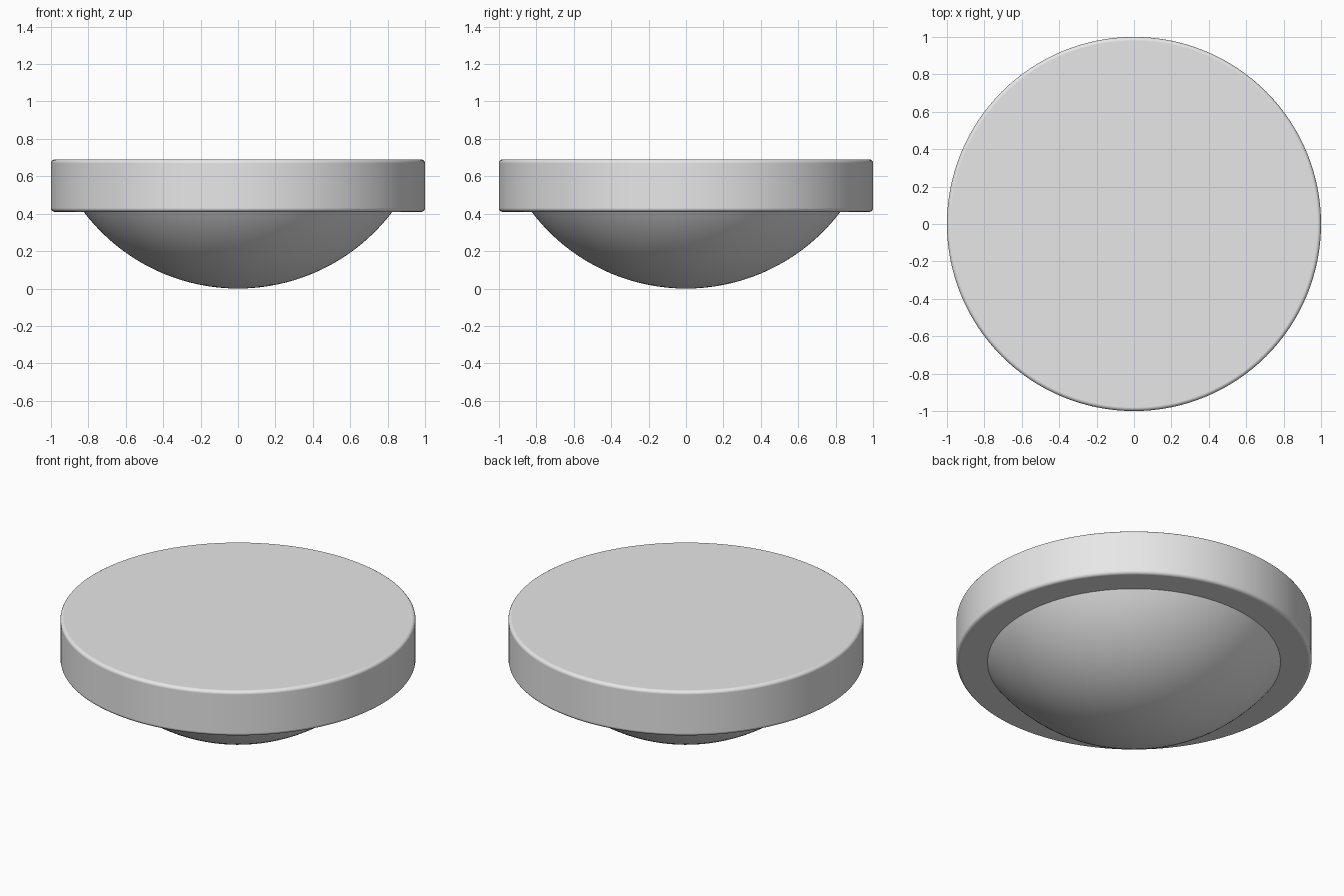
import bpy, bmesh, math

cube = bpy.data.objects.get("Cube")
if cube:
    bpy.data.objects.remove(cube, do_unlink=True)

grey = bpy.data.materials.new("light_grey")
grey.use_nodes = True
colour = (0.8, 0.8, 0.8, 1)
grey.diffuse_color = colour
grey.node_tree.nodes["Principled BSDF"].inputs["Base Color"].default_value = colour

SEGMENTS = 128
RIM_BOTTOM, RIM_TOP = 0.41, 0.69
DOME_RADIUS = 0.825


def smooth(obj):
    obj.data.materials.append(grey)
    bpy.ops.object.select_all(action="DESELECT")
    obj.select_set(True)
    bpy.context.view_layer.objects.active = obj
    bpy.ops.object.shade_smooth_by_angle(angle=math.radians(30))


# Thick round plate with softened rims
bpy.ops.mesh.primitive_cylinder_add(
    vertices=SEGMENTS, radius=1, depth=RIM_TOP - RIM_BOTTOM,
    location=(0, 0, (RIM_TOP + RIM_BOTTOM) / 2))
plate = bpy.context.object
plate.name = "round_plate"
smooth(plate)
bevel = plate.modifiers.new("rim_bevel", "BEVEL")
bevel.width = 0.02
bevel.segments = 4
bevel.limit_method = "ANGLE"
bevel.harden_normals = True

# Shallow spherical dome below, its rim tucked just inside the plate
sphere_radius = (DOME_RADIUS ** 2 + RIM_BOTTOM ** 2) / (2 * RIM_BOTTOM)
bpy.ops.mesh.primitive_uv_sphere_add(
    segments=SEGMENTS, ring_count=SEGMENTS // 2, radius=sphere_radius,
    location=(0, 0, sphere_radius))
dome = bpy.context.object
dome.name = "lower_dome"
bm = bmesh.new()
bm.from_mesh(dome.data)
bmesh.ops.bisect_plane(
    bm, geom=bm.verts[:] + bm.edges[:] + bm.faces[:],
    plane_co=(0, 0, RIM_BOTTOM + 0.01 - sphere_radius),
    plane_no=(0, 0, 1), clear_outer=True)
bmesh.ops.holes_fill(bm, edges=[e for e in bm.edges if e.is_boundary], sides=0)
bm.to_mesh(dome.data)
bm.free()
smooth(dome)
